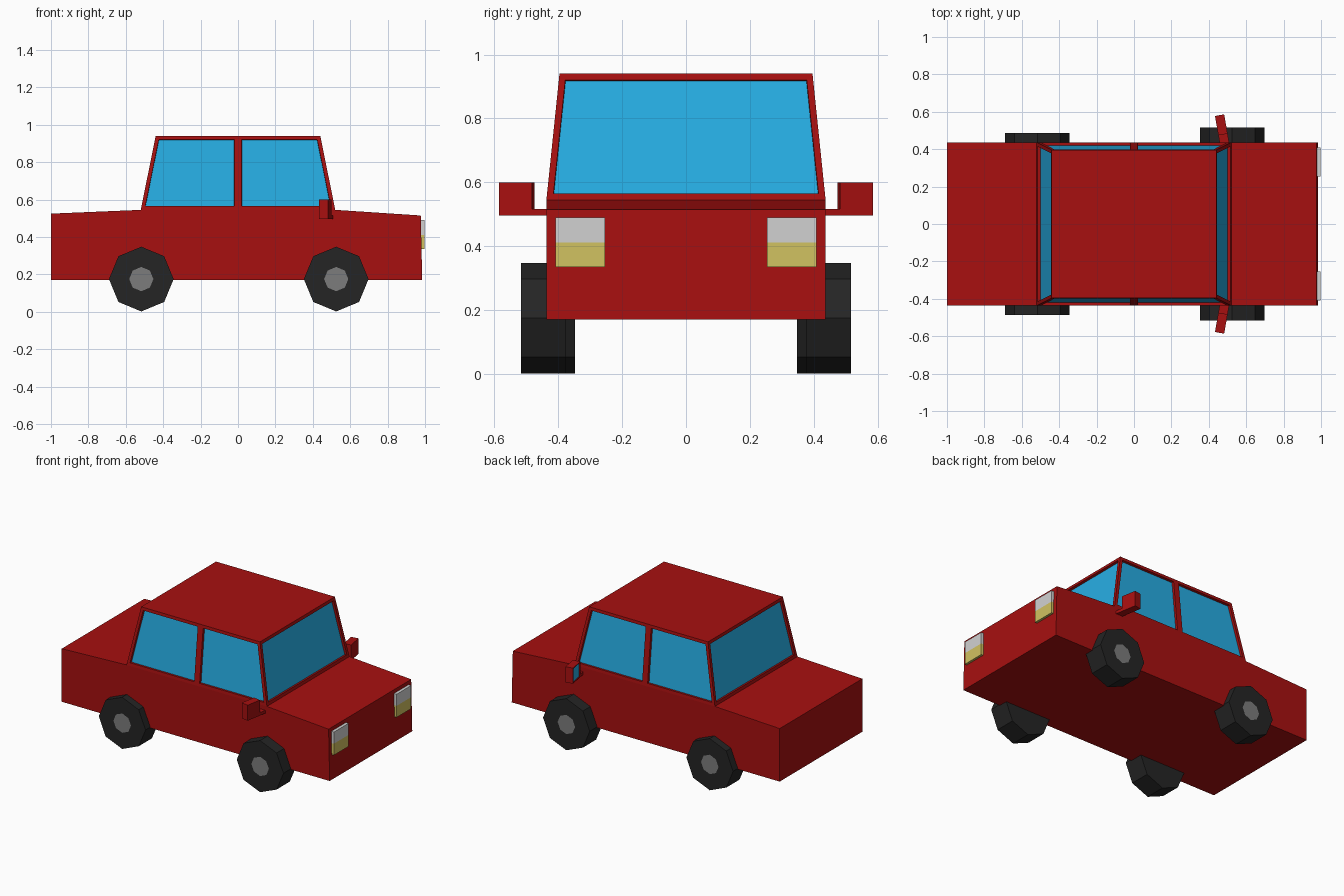
import bpy, bmesh
from math import radians
from mathutils import Matrix, Vector

old = bpy.data.objects.get("Cube")
if old:
    bpy.data.objects.remove(old, do_unlink=True)


def material(name, rgb):
    m = bpy.data.materials.new(name)
    m.use_nodes = True
    m.diffuse_color = (*rgb, 1)
    m.node_tree.nodes["Principled BSDF"].inputs["Base Color"].default_value = (*rgb, 1)
    return m


red = material("red paint", (0.39, 0.005, 0.005))
glass = material("blue glass", (0.02, 0.42, 0.77))
rubber = material("black rubber", (0.018, 0.018, 0.018))
metal = material("grey metal", (0.2, 0.2, 0.2))
lamp_white = material("lamp white", (0.64, 0.64, 0.64))
lamp_yellow = material("lamp yellow", (0.64, 0.54, 0.12))


def finish(bm, name, mats):
    mesh = bpy.data.meshes.new(name)
    bm.to_mesh(mesh)
    bm.free()
    for m in mats:
        mesh.materials.append(m)
    ob = bpy.data.objects.new(name, mesh)
    bpy.context.collection.objects.link(ob)
    return ob


def box(lo, hi):
    bm = bmesh.new()
    lo, hi = Vector(lo), Vector(hi)
    size = Matrix.Diagonal((*(hi - lo), 1))
    bmesh.ops.create_cube(bm, size=1, matrix=Matrix.Translation((lo + hi) / 2) @ size)
    return bm


def sink_glass(bm, faces, border, depth):
    """Frame each face, then sink the pane behind the frame."""
    for thick, d in ((border, 0), (0.001, -depth)):
        rim = bmesh.ops.inset_individual(bm, faces=faces, thickness=thick,
                                         depth=d, use_even_offset=True)
        for f in rim["faces"]:
            f.material_index = 0
    for f in faces:
        f.material_index = 1


# Lower body: side profile extruded across the width
half = 0.437
profile = [(-1, 0.17), (0.985, 0.17), (0.977, 0.515), (0.52, 0.545),
           (-0.52, 0.545), (-1, 0.525)]
bm = bmesh.new()
side = bm.faces.new([bm.verts.new((x, -half, z)) for x, z in profile])
ext = bmesh.ops.extrude_face_region(bm, geom=[side], use_keep_orig=True)
bmesh.ops.translate(bm, vec=(0, 2 * half, 0),
                    verts=[v for v in ext["geom"] if isinstance(v, bmesh.types.BMVert)])
bmesh.ops.recalc_face_normals(bm, faces=bm.faces)
finish(bm, "body", [red])

# Cabin: tapered box split at the door pillar, with sunken windows
bm = box((-0.52, -half, 0.545), (0.52, half, 0.94))
for v in bm.verts:
    if v.co.z > 0.9:
        v.co.x *= 0.44 / 0.52
        v.co.y *= 0.396 / half
bmesh.ops.bisect_plane(bm, geom=bm.verts[:] + bm.edges[:] + bm.faces[:],
                       plane_co=(0, 0, 0), plane_no=(1, 0, 0))
bm.normal_update()
sink_glass(bm, [f for f in bm.faces if abs(f.normal.z) < 0.5], 0.02, 0.015)
finish(bm, "cabin", [red, glass])

# Wheels: eight-sided, with a hub inset in the outer face
for sx, x, y_out in (("front", 0.525, 0.516), ("rear", -0.517, 0.487)):
    for sy, s in (("left", 1), ("right", -1)):
        bm = bmesh.new()
        spot = Matrix.Translation((x, s * (y_out - 0.07), 0.175))
        bmesh.ops.create_cone(bm, cap_ends=True, segments=8, radius1=0.173,
                              radius2=0.173, depth=0.14,
                              matrix=spot @ Matrix.Rotation(radians(90), 4, 'X'))
        bm.normal_update()
        hub = [f for f in bm.faces if f.normal.y * s > 0.9]
        bmesh.ops.inset_individual(bm, faces=hub, thickness=0.1, use_even_offset=True)
        hub[0].material_index = 1
        finish(bm, f"{sx}_wheel_{sy}", [rubber, metal])

for sy, s in (("left", 1), ("right", -1)):
    # Headlights: white upper half, yellow lower half
    for part, z0, z1, mat in (("upper", 0.412, 0.49, lamp_white),
                              ("lower", 0.335, 0.412, lamp_yellow)):
        y0, y1 = sorted((s * 0.254, s * 0.409))
        finish(box((0.965, y0, z0), (0.997, y1, z1)), f"headlight_{part}_{sy}", [mat])

    # Door mirrors: housing on a thin arm, glass facing the rear
    swing = Matrix.Translation((0.483, s * half, 0)) @ Matrix.Rotation(radians(10 * s), 4, 'Z')
    y0, y1 = sorted((s * 0.042, s * 0.147))
    bm = box((-0.025, y0, 0.496), (0.025, y1, 0.6))
    bm.normal_update()
    sink_glass(bm, [f for f in bm.faces if f.normal.x < -0.9], 0.006, 0.004)
    bm.transform(swing)
    finish(bm, f"mirror_{sy}", [red, glass])
    y0, y1 = sorted((s * -0.02, s * 0.05))
    bm = box((-0.025, y0, 0.496), (0.025, y1, 0.516))
    bm.transform(swing)
    finish(bm, f"mirror_arm_{sy}", [red])
